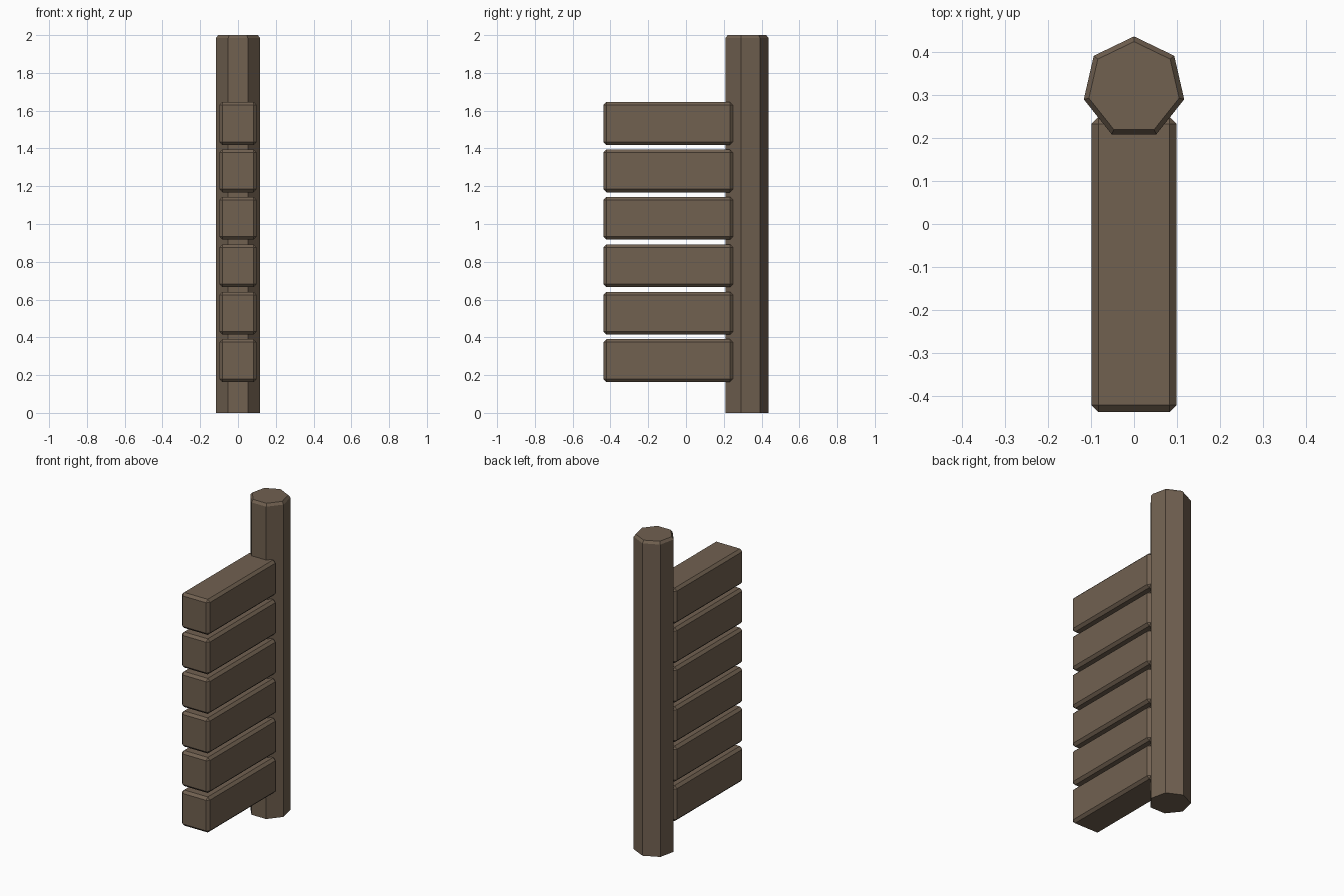
import bpy, bmesh, math
from mathutils import Matrix

if "Cube" in bpy.data.objects:
    bpy.data.objects.remove(bpy.data.objects["Cube"])

wood = bpy.data.materials.new("brown_wood")
wood.diffuse_color = (0.165, 0.119, 0.081, 1)
wood.use_nodes = True
wood.node_tree.nodes["Principled BSDF"].inputs["Base Color"].default_value = wood.diffuse_color


def add_part(name, bm):
    mesh = bpy.data.meshes.new(name)
    bm.to_mesh(mesh)
    bm.free()
    mesh.materials.append(wood)
    obj = bpy.data.objects.new(name, mesh)
    bpy.context.collection.objects.link(obj)
    return obj


# Seven-sided post with a chamfered top rim
SIDES, RADIUS, POST_Y = 7, 0.12, 0.317
bm = bmesh.new()
bmesh.ops.create_cone(bm, cap_ends=True, segments=SIDES, radius1=RADIUS,
                      radius2=RADIUS, depth=2)
lead = next(iter(bm.verts)).co
turn = math.pi / 2 - math.atan2(lead.y, lead.x)  # one corner points to the back
bmesh.ops.transform(bm, verts=bm.verts, matrix=Matrix.Translation((0, POST_Y, 1))
                    @ Matrix.Rotation(turn, 4, 'Z'))
rim = [e for e in bm.edges if all(v.co.z > 1.99 for v in e.verts)]
bmesh.ops.bevel(bm, geom=rim, offset=0.011, segments=1, affect='EDGES')
for v in bm.verts:  # slightly taller chamfer than wide
    if 1.95 < v.co.z < 1.995:
        v.co.z = 1.984
add_part("post", bm)

# Six chamfered planks stacked with small gaps
for i in range(6):
    bm = bmesh.new()
    bmesh.ops.create_cube(bm, size=1, matrix=Matrix.Translation((0, -0.0945, 0.277 + 0.251 * i))
                          @ Matrix.Diagonal((0.198, 0.687, 0.226, 1)))
    bmesh.ops.bevel(bm, geom=bm.edges[:], offset=0.016, segments=1, affect='EDGES')
    add_part(f"plank_{i + 1}", bm)
